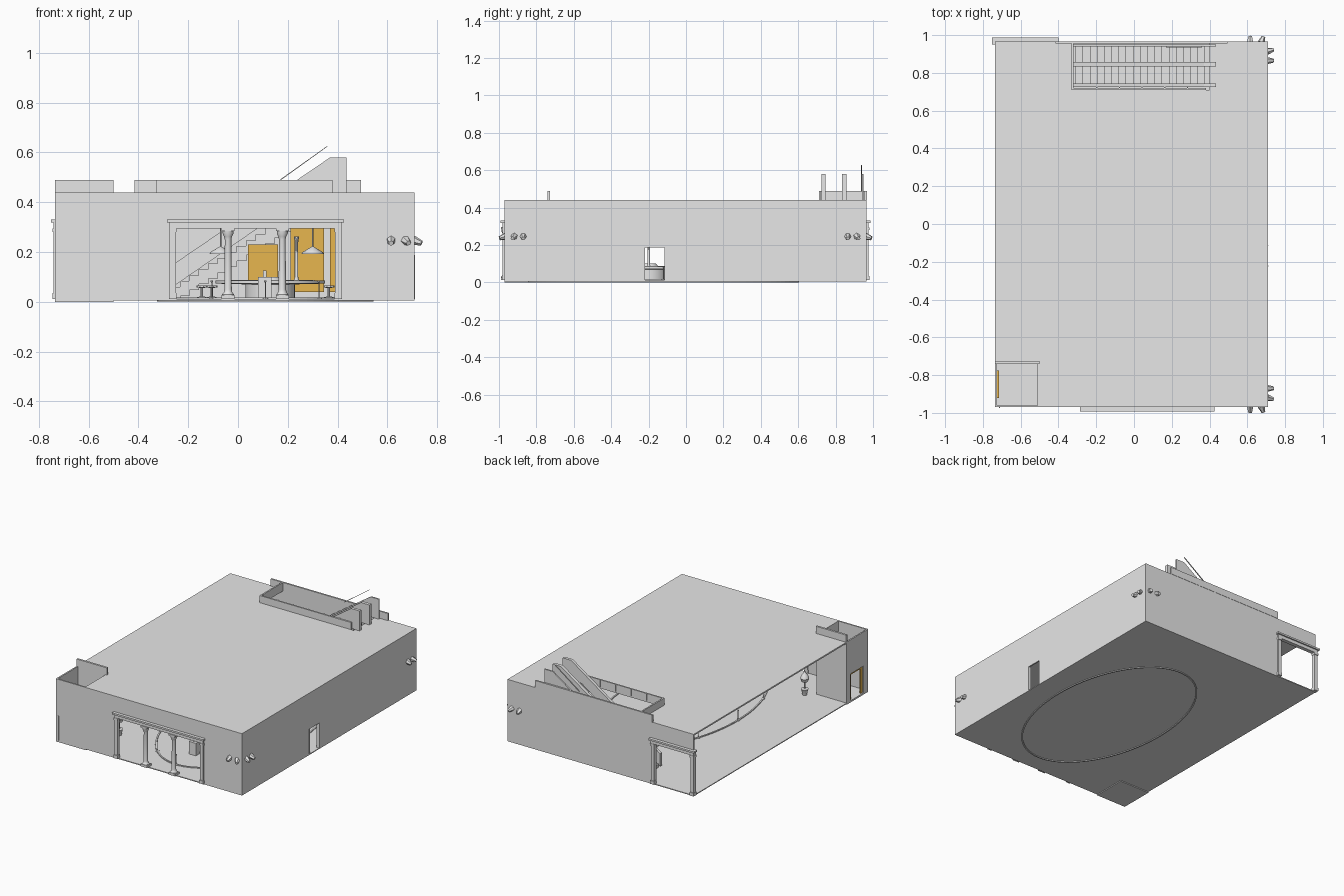
import bpy, bmesh, math
from mathutils import Matrix, Vector

if "Cube" in bpy.data.objects:
    bpy.data.objects.remove(bpy.data.objects["Cube"])


def material(name, rgb):
    m = bpy.data.materials.new(name)
    m.use_nodes = True
    m.diffuse_color = (*rgb, 1)
    m.node_tree.nodes["Principled BSDF"].inputs["Base Color"].default_value = (*rgb, 1)
    return m


GREY = material("light_grey", (0.8, 0.8, 0.8))
ORANGE = material("orange", (0.93, 0.54, 0.09))


def finish(name, bm, mat=GREY, smooth=False):
    bmesh.ops.recalc_face_normals(bm, faces=bm.faces)
    mesh = bpy.data.meshes.new(name)
    bm.to_mesh(mesh)
    bm.free()
    mesh.materials.append(mat)
    ob = bpy.data.objects.new(name, mesh)
    bpy.context.collection.objects.link(ob)
    if smooth:
        bpy.ops.object.select_all(action='DESELECT')
        ob.select_set(True)
        bpy.context.view_layer.objects.active = ob
        bpy.ops.object.shade_smooth_by_angle(angle=math.radians(35))
    return ob


def boxes(name, spans, mat=GREY):
    """One object from boxes given as x0, x1, y0, y1, z0, z1."""
    bm = bmesh.new()
    for x0, x1, y0, y1, z0, z1 in spans:
        mid = Vector((x0 + x1, y0 + y1, z0 + z1)) / 2
        size = (x1 - x0, y1 - y0, z1 - z0)
        bmesh.ops.create_cube(bm, size=1, matrix=Matrix.Translation(mid) @ Matrix.Diagonal((*size, 1)))
    return finish(name, bm, mat)


def prism(name, profile, y0, y1):
    """Extrude an x-z outline along y."""
    bm = bmesh.new()
    face = bm.faces.new([bm.verts.new((x, y0, z)) for x, z in profile])
    moved = bmesh.ops.extrude_face_region(bm, geom=[face])["geom"]
    bmesh.ops.translate(bm, vec=(0, y1 - y0, 0), verts=[v for v in moved if isinstance(v, bmesh.types.BMVert)])
    return finish(name, bm)


def lathe(name, x, y, profile, sides=16):
    """Turn a radius-height profile about a vertical axis."""
    bm = bmesh.new()
    rings = [[bm.verts.new((x + r * math.cos(math.tau * i / sides), y + r * math.sin(math.tau * i / sides), z))
              for i in range(sides)] for r, z in profile]
    for low, high in zip(rings, rings[1:]):
        for i in range(sides):
            j = (i + 1) % sides
            bm.faces.new((low[i], low[j], high[j], high[i]))
    bm.faces.new(rings[0])
    bm.faces.new(rings[-1])
    return finish(name, bm, smooth=True)


# Shell dimensions
L, R, F, B = -0.735, 0.71, -0.97, 0.965
FLOOR, TOP, RAISED, T = 0.012, 0.44, 0.49, 0.01
WELL_X, WELL_Y = -0.5, -0.73         # corner room
SX0, SX1, SY = -0.33, 0.40, 0.71     # stair opening in the roof

# Floor, with the corner room plate beneath it
boxes("floor", [(L, R, F, B, 0.006, FLOOR)])
boxes("corner_plate", [(L, WELL_X, F, WELL_Y, 0, 0.006)])

# Roof around its two openings
boxes("roof", [(L, R, WELL_Y, SY, TOP - T, TOP),
               (WELL_X, R, F, WELL_Y, TOP - T, TOP),
               (L, SX0, SY, B, TOP - T, TOP),
               (SX1, R, SY, B, TOP - T, TOP)])

# Outer walls; the left-hand flank stays open
boxes("front_wall", [(L, -0.255, F, F + T, FLOOR, TOP),
                     (0.395, R, F, F + T, FLOOR, TOP),
                     (-0.255, 0.395, F, F + T, 0.3, TOP)])
boxes("back_wall", [(-0.425, R, B - T, B, FLOOR, TOP),
                    (L, -0.425, B - T, B, 0.3, TOP)])
boxes("side_wall", [(R - T, R, F, -0.225, FLOOR, TOP),
                    (R - T, R, -0.11, B, FLOOR, TOP),
                    (R - T, R, -0.225, -0.11, 0.187, TOP)])
boxes("side_door_frame", [(R - 0.02, R + 0.002, y, y + 0.005, FLOOR, 0.187) for y in (-0.225, -0.115)])

# Corner room with its doorway and raised panel
boxes("corner_room_walls", [(L, L + T, F, -0.92, FLOOR, TOP),
                            (L, L + T, -0.775, WELL_Y, FLOOR, TOP),
                            (L, L + T, -0.92, -0.775, 0.2, TOP),
                            (L, WELL_X, WELL_Y - T, WELL_Y, FLOOR, TOP),
                            (WELL_X - T, WELL_X, F, WELL_Y, FLOOR, TOP)])
boxes("corner_parapet", [(L, WELL_X, WELL_Y - T, WELL_Y + 0.004, TOP, RAISED)])
boxes("corner_door", [(L + T, L + 0.02, -0.92, -0.9, FLOOR, 0.2),
                      (L + T, L + 0.02, -0.795, -0.775, FLOOR, 0.2),
                      (L + T, L + 0.02, -0.92, -0.775, 0.185, 0.2)], ORANGE)
boxes("front_corner_strip", [(-0.716, -0.71, F - 0.004, F, FLOOR, 0.185)])


# Portals: posts, architrave and cornice
def portal(name, x0, x1, y, out):
    def layer(a, b, depth, z0, z1):
        return (a, b, *sorted((y - out * 0.015, y + out * depth)), z0, z1)
    spans = [layer(x0, x1, 0.012, 0.295, 0.318), layer(x0 - 0.01, x1 + 0.01, 0.022, 0.318, 0.33)]
    for x in (x0, x1 - 0.025):
        spans += [layer(x, x + 0.025, 0.01, FLOOR, 0.295),
                  layer(x - 0.003, x + 0.028, 0.015, FLOOR, 0.035),
                  layer(x - 0.003, x + 0.028, 0.015, 0.28, 0.295)]
    boxes(name, spans)


portal("front_portal", -0.275, 0.415, F, -1)
portal("back_portal", -0.742, -0.41, B, 1)

# Front columns
COLUMN = [(0.024, FLOOR), (0.024, 0.03), (0.017, 0.038), (0.015, 0.05), (0.013, 0.25),
          (0.016, 0.262), (0.022, 0.275), (0.022, 0.295)]
for i, x in enumerate((-0.04, 0.178)):
    lathe(f"column_{i}", x, F + 0.005, COLUMN)
    boxes(f"column_plinth_{i}", [(x - 0.026, x + 0.026, F - 0.018, F + 0.03, FLOOR, 0.027),
                                 (x - 0.026, x + 0.026, F - 0.018, F + 0.03, 0.285, 0.297)])

# Parapets around the stair opening
boxes("stair_parapet", [(SX0, 0.38, SY, SY + T, TOP - T, RAISED),
                        (SX0, SX0 + T, SY, B, TOP - T, RAISED)])
boxes("stair_back_panel", [(-0.415, 0.495, B - T, B + 0.002, TOP, RAISED)])
boxes("stair_parapet_posts", [(x, x + 0.006, SY + T, SY + 0.016, TOP, RAISED)
                              for x in (-0.2, -0.08, 0.04, 0.16, 0.28)])

# Stairs: three sloping side boards and two flights of steps
BOARD = [(SX0 + 0.01, 0.11), (0.37, 0.58), (0.435, 0.58), (0.435, TOP), (0.29, TOP), (SX0 + 0.01, 0.02)]
for i, (y0, y1) in enumerate(((0.725, 0.745), (0.835, 0.858), (0.94, 0.95))):
    prism(f"stair_board_{i}", BOARD, y0, y1)
steps, rise = 18, 0.0235
for name, y0, y1 in (("near_flight", 0.745, 0.835), ("far_flight", 0.858, 0.94)):
    boxes(name, [(SX0 + 0.02 + 0.038 * i, SX0 + 0.06 + 0.038 * i, y0, y1,
                  max(FLOOR, rise * (i - 1)), FLOOR + rise * (i + 1)) for i in range(steps)])
prism("stair_handrail", [(0.17, 0.487), (0.357, 0.622), (0.36, 0.627), (0.17, 0.492)], 0.935, 0.942)

# Orange wall panels below the stairs
boxes("orange_panels", [(0.04, 0.16, 0.695, 0.7, 0.04, 0.23),
                        (0.21, 0.345, 0.695, 0.7, 0.04, 0.3),
                        (0.37, 0.392, 0.695, 0.7, 0.04, 0.3)], ORANGE)

# Outward-leaning lamps at the two closed corners
def lamp(name, x, y, out, r=0.019):
    bm = bmesh.new()
    direction = Vector((*out, -0.35)).normalized()
    turn = Vector((0, 0, 1)).rotation_difference(direction).to_matrix().to_4x4()
    place = Matrix.Translation(Vector((x, y, 0.245)) + direction * 0.012) @ turn
    bmesh.ops.create_cone(bm, cap_ends=True, segments=6, radius1=r, radius2=r * 0.55, depth=0.036, matrix=place)
    finish(name, bm)


for end, wall, s in (("front", F, -1), ("back", B, 1)):
    lamp(f"{end}_lamp_a", 0.615, wall, (0, s))
    lamp(f"{end}_lamp_b", 0.675, wall, (0.4, s))
    lamp(f"{end}_corner_lamp", R, wall - s * 0.05, (1, s * 0.3))
    lamp(f"{end}_side_lamp", R, wall - s * 0.1, (1, 0))


# Oval curb on the floor and the posts standing along it
CX, CY, RX, RY, SEG = 0.11, -0.12, 0.43, 0.72, 96
def oval(i, n, grow=0.0):
    a = math.tau * i / n
    return CX + (RX + grow) * math.cos(a), CY + (RY + grow) * math.sin(a)


bm = bmesh.new()
section = ((-0.005, 0.001), (0.005, 0.001), (0.005, 0.018), (-0.005, 0.018))
loops = [[bm.verts.new((*oval(i, SEG, g), z)) for g, z in section] for i in range(SEG)]
for i, a in enumerate(loops):
    b = loops[(i + 1) % SEG]
    for k in range(4):
        m = (k + 1) % 4
        bm.faces.new((a[k], a[m], b[m], b[k]))
finish("oval_curb", bm)
POST = [(0.012, FLOOR), (0.012, 0.016), (0.002, 0.018), (0.002, 0.078), (0.005, 0.08), (0.005, 0.086)]
for i in range(12):
    lathe(f"curb_post_{i}", *oval(i, 12), POST, 8)

# Planter with a clipped ball
lathe("planter", -0.445, -0.68, [(0.014, FLOOR), (0.022, 0.05), (0.025, 0.055), (0.004, 0.056), (0.004, 0.1),
                                 (0.02, 0.106), (0.029, 0.13), (0.02, 0.153), (0.008, 0.165), (0.002, 0.185)])

# Round counter, stools and shaded lights
lathe("counter", 0.13, -0.2, [(0.1, FLOOR), (0.1, 0.07), (0.22, 0.073), (0.22, 0.086), (0.05, 0.088), (0.04, 0.1)], 24)
STOOL = [(0.02, FLOOR), (0.02, 0.018), (0.005, 0.022), (0.005, 0.055), (0.022, 0.058), (0.022, 0.066)]
for i, x in enumerate((-0.145, -0.105, 0.365)):
    lathe(f"stool_{i}", x, -0.35, STOOL, 10)
lathe("counter_pillar", 0.235, -0.2, [(0.012, 0.08), (0.007, 0.1), (0.007, 0.24), (0.011, 0.262)], 10)
SHADE = [(0.045, 0.192), (0.04, 0.2), (0.015, 0.215), (0.003, 0.222), (0.002, TOP - T)]
for i, x in enumerate((-0.07, 0.3)):
    lathe(f"hanging_shade_{i}", x, -0.2, SHADE, 12)
boxes("lectern", [(0.08, 0.135, -0.66, -0.62, FLOOR, 0.1), (0.1, 0.115, -0.645, -0.635, 0.1, 0.125)])
